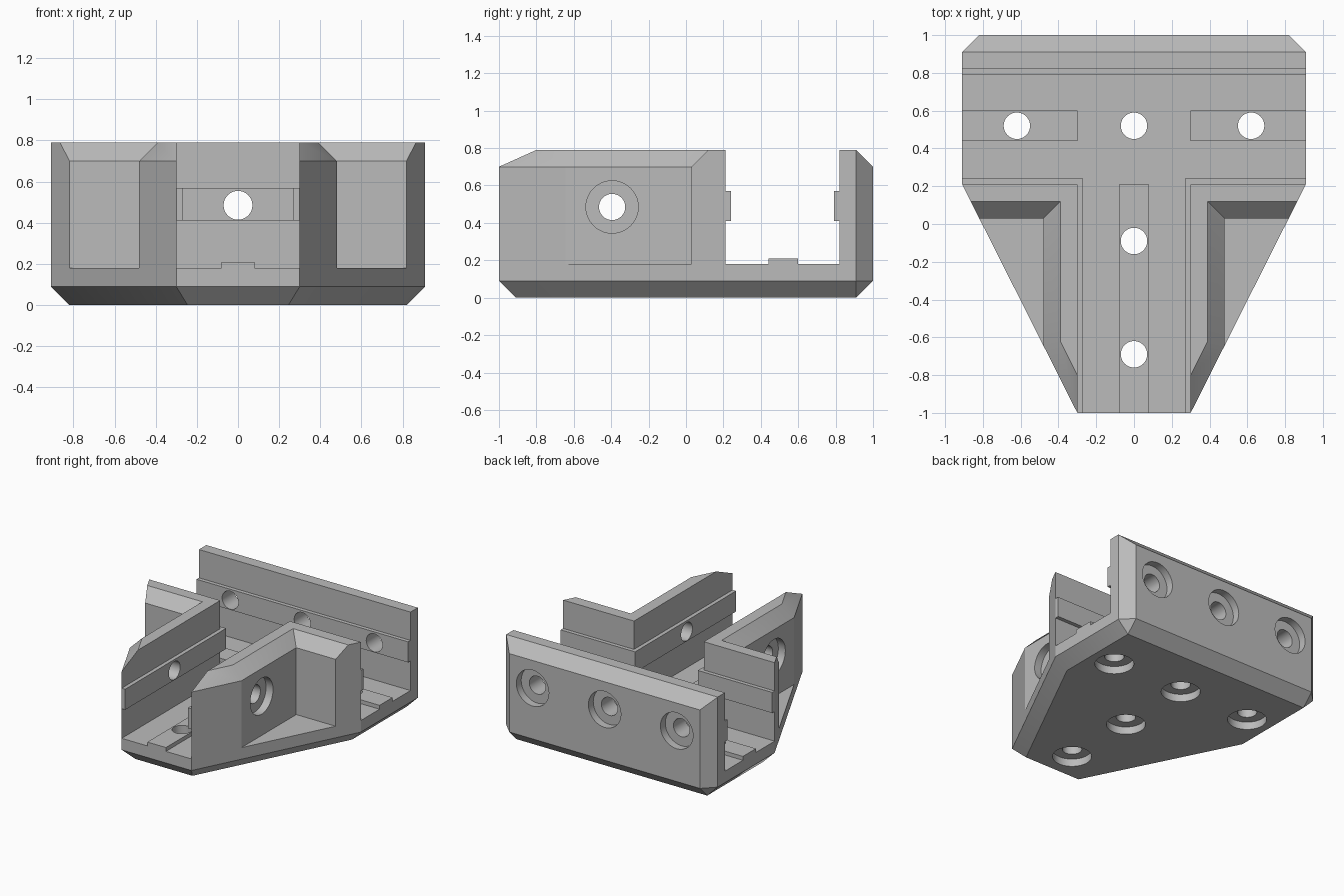
import bpy, bmesh, math
from mathutils import Matrix

cube = bpy.data.objects.get("Cube")
if cube:
    bpy.data.objects.remove(cube, do_unlink=True)

grey = bpy.data.materials.new("matte_grey")
grey.use_nodes = True
grey.diffuse_color = (0.5, 0.5, 0.5, 1)
grey.node_tree.nodes["Principled BSDF"].inputs["Base Color"].default_value = (0.5, 0.5, 0.5, 1)


def make_object(name, bm):
    bmesh.ops.recalc_face_normals(bm, faces=bm.faces)
    mesh = bpy.data.meshes.new(name)
    bm.to_mesh(mesh)
    bm.free()
    mesh.materials.append(grey)
    obj = bpy.data.objects.new(name, mesh)
    bpy.context.collection.objects.link(obj)
    return obj


def loft(name, rings, matrix=None):
    """Closed solid through rings of 3D points with equal counts."""
    bm = bmesh.new()
    loops = [[bm.verts.new(p) for p in ring] for ring in rings]
    n = len(loops[0])
    for a, b in zip(loops, loops[1:]):
        for i in range(n):
            bm.faces.new((a[i], a[(i + 1) % n], b[(i + 1) % n], b[i]))
    bm.faces.new(loops[0])
    bm.faces.new(loops[-1])
    if matrix:
        bm.transform(matrix)
    return make_object(name, bm)


def hull(name, points):
    bm = bmesh.new()
    for p in points:
        bm.verts.new(p)
    bmesh.ops.convex_hull(bm, input=bm.verts)
    bmesh.ops.dissolve_limit(bm, angle_limit=0.01, verts=bm.verts, edges=bm.edges)
    return make_object(name, bm)


def box(name, lo, hi):
    return hull(name, [(x, y, z) for x in (lo[0], hi[0])
                       for y in (lo[1], hi[1]) for z in (lo[2], hi[2])])


def cut(cutter):
    cutter.hide_render = True
    mod = body.modifiers.new("cut", 'BOOLEAN')
    mod.operation, mod.solver, mod.object = 'DIFFERENCE', 'EXACT', cutter
    bpy.context.view_layer.objects.active = body
    bpy.ops.object.modifier_apply(modifier=mod.name)
    bpy.data.objects.remove(cutter, do_unlink=True)


# Main dimensions
W, TOP, FLOOR, C = 0.91, 0.79, 0.18, 0.09
SLOPE = 0.61 / 1.21
SHIFT = math.sqrt(1 + SLOPE ** 2)


def slant(y):
    return 0.30 + (y + 1) * SLOPE


# Solid block with a chamfered underside
foot = [(0.82, 1), (W, 0.91), (W, 0.21), (0.30, -1)]
sole = [(0.82, 0.91), (0.82, 0.23), (0.245, -0.91)]
points = [(s * x, y, z) for s in (-1, 1) for x, y in foot for z in (C, TOP)]
points += [(s * x, y, 0) for s in (-1, 1) for x, y in sole]
body = hull("t_joint_bracket", points)

# Cross channel, leaving a rail on both walls and a raised pad in the floor
half = [(0.44, 0.21), (0.44, FLOOR), (0.21, FLOOR), (0.21, 0.41), (0.24, 0.41),
        (0.24, 0.57), (0.21, 0.57), (0.21, 1.0)]
back = [(0.82, 1.0), (0.82, 0.57), (0.79, 0.57), (0.79, 0.41), (0.82, 0.41),
        (0.82, FLOOR), (0.60, FLOOR), (0.60, 0.21)]
cut(loft("cross_channel", [[(x, y, z) for y, z in half + back] for x in (-1.2, 1.2)]))
cut(box("pad_gap", (-0.30, 0.35, FLOOR), (0.30, 0.7, 0.3)))

# Stem channel with the same rails and pad
right = [(0.08, 0.21), (0.08, FLOOR), (0.30, FLOOR), (0.30, 0.41), (0.27, 0.41),
         (0.27, 0.57), (0.30, 0.57), (0.30, 1.0)]
profile = right + [(-x, z) for x, z in reversed(right)]
cut(loft("stem_channel", [[(x, y, z) for x, z in profile] for y in (-1.2, 0.3)]))

# Outer pockets with flared rims, and bevels on the slanted wall tops
for s in (-1, 1):
    rings = []
    for z, f in ((FLOOR, 0), (0.70, 0), (0.85, 0.15)):
        x, y = 0.48 - f, 0.03 + f
        rings.append([(s * x, y, z), (s * 1.5, y, z), (s * 1.5, -1.5, z), (s * x, -1.5, z)])
    # keep the flare clear of the stem wall's inner half
    cut(loft("pocket", rings))
    rings = []
    for z in (0.62, 0.85):
        d = (z - 0.70) * SHIFT
        rings.append([(s * (slant(-1.3) - d), -1.3, z), (s * (slant(-0.4) - d), -0.4, z),
                      (s * 1.5, -0.4, z), (s * 1.5, -1.3, z)])
    cut(loft("slant_bevel", rings))

# Bevel on the back wall top
cut(loft("back_bevel", [[(x, 1.1, 0.6), (x, 0.8, 0.9), (x, 1.1, 0.9)] for x in (-1.2, 1.2)]))


# Counterbored screw holes: entry point on the outer face, bored along local +z
def screw_hole(entry, rotation):
    rings = []
    for z, r in ((-0.1, 0.14), (0.06, 0.14), (0.06, 0.07), (0.3, 0.07)):
        rings.append([(r * math.cos(a), r * math.sin(a), z)
                      for a in (2 * math.pi * i / 40 for i in range(40))])
    cut(loft("screw_hole", rings, Matrix.Translation(entry) @ rotation))


for x, y in ((-0.62, 0.52), (0, 0.52), (0.62, 0.52), (0, -0.09), (0, -0.69)):
    screw_hole((x, y, 0), Matrix.Identity(4))
for x in (-0.62, 0, 0.62):
    screw_hole((x, 1, 0.485), Matrix.Rotation(math.pi / 2, 4, 'X'))
for s in (-1, 1):
    screw_hole((s * 0.48, -0.395, 0.485), Matrix.Rotation(-s * math.pi / 2, 4, 'Y'))

# Smooth bores, crisp edges elsewhere
bpy.ops.object.select_all(action='DESELECT')
body.select_set(True)
bpy.context.view_layer.objects.active = body
bpy.ops.object.shade_smooth_by_angle(angle=math.radians(20))
